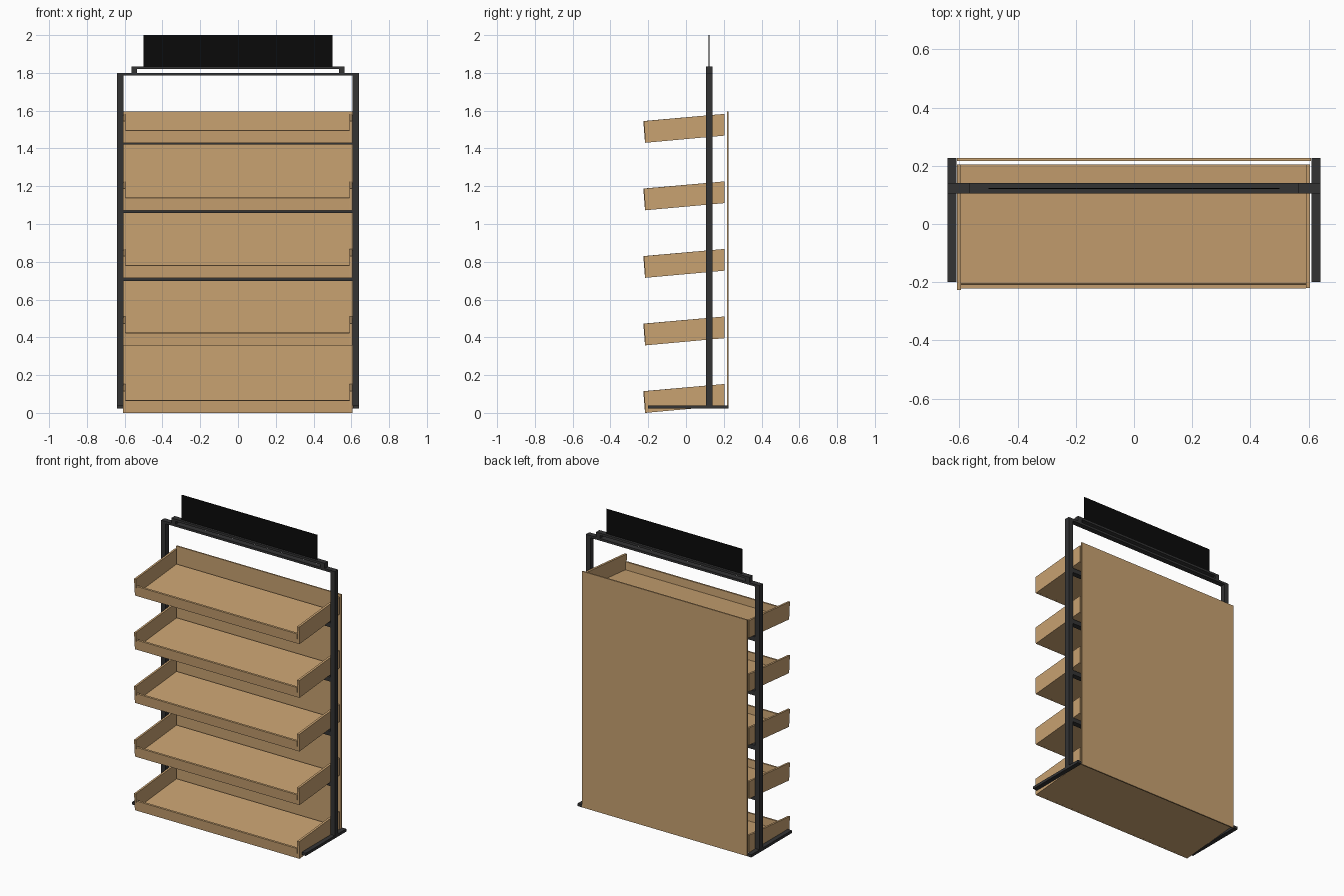
import bpy
import bmesh

default = bpy.data.objects.get("Cube")
if default:
    bpy.data.objects.remove(default, do_unlink=True)


def material(name, rgb):
    m = bpy.data.materials.new(name)
    m.use_nodes = True
    m.diffuse_color = (*rgb, 1)
    m.node_tree.nodes["Principled BSDF"].inputs["Base Color"].default_value = (*rgb, 1)
    return m


wood = material("light wood", (0.58, 0.36, 0.165))
metal = material("dark metal", (0.033, 0.033, 0.034))
black = material("black panel", (0.003, 0.003, 0.003))


def extrude(name, profile, x0, x1, mat):
    """Solid made from a (y, z) profile swept along x."""
    bm = bmesh.new()
    face = bm.faces.new([bm.verts.new((x0, y, z)) for y, z in profile])
    swept = bmesh.ops.extrude_face_region(bm, geom=[face])["geom"]
    verts = [v for v in swept if isinstance(v, bmesh.types.BMVert)]
    bmesh.ops.translate(bm, verts=verts, vec=(x1 - x0, 0, 0))
    bmesh.ops.recalc_face_normals(bm, faces=bm.faces)
    mesh = bpy.data.meshes.new(name)
    bm.to_mesh(mesh)
    bm.free()
    mesh.materials.append(mat)
    obj = bpy.data.objects.new(name, mesh)
    bpy.context.scene.collection.objects.link(obj)
    return obj


def box(name, x, y, z, mat):
    profile = [(y[0], z[0]), (y[1], z[0]), (y[1], z[1]), (y[0], z[1])]
    return extrude(name, profile, x[0], x[1], mat)


POST_Y = (0.105, 0.14)
PITCH = 0.3575
FRONT, BACK, RISE = -0.217, 0.204, 0.038

# Side frames with feet and header spacers
for side, s in (("left", 1), ("right", -1)):
    box(side + "_upright", (s * 0.607, s * 0.64), POST_Y, (0.04, 1.80), metal)
    box(side + "_foot", (s * 0.61, s * 0.64), (-0.2, 0.226), (0.022, 0.04), metal)
    box(side + "_header_spacer", (s * 0.535, s * 0.565), POST_Y, (1.80, 1.82), metal)

# Top rails and header panel
box("top_rail", (-0.607, 0.607), POST_Y, (1.785, 1.80), metal)
box("header_rail", (-0.565, 0.565), POST_Y, (1.82, 1.835), metal)
box("header_panel", (-0.5, 0.5), (0.12, 0.124), (1.835, 2.0), black)

# Back board
box("back_board", (-0.608, 0.608), (0.217, 0.226), (0.022, 1.595), wood)

# Sloped trays, open at the rear
for i in range(5):
    z = i * PITCH
    n = str(i + 1)
    extrude("tray_floor_" + n,
            [(FRONT, z), (BACK, z + RISE), (BACK, z + RISE + 0.014), (FRONT, z + 0.014)],
            -0.595, 0.59, wood)
    extrude("tray_lip_" + n,
            [(FRONT, z), (FRONT + 0.013, z + 0.001), (FRONT + 0.009, z + 0.067),
             (FRONT - 0.004, z + 0.066)],
            -0.595, 0.59, wood)
    for side, x0, x1, lean in (("left", 0.59, 0.605, 0.003), ("right", -0.608, -0.595, 0.009)):
        extrude(side + "_tray_side_" + n,
                [(FRONT, z), (BACK, z + RISE), (BACK, z + RISE + 0.115),
                 (FRONT - lean, z + 0.115)],
                x0, x1, wood)

# Cross rails carrying the upper trays
for i, z in enumerate((0.362, 0.697, 1.058, 1.42)):
    box("cross_rail_" + str(i + 1), (-0.607, 0.607), POST_Y, (z, z + 0.03), metal)
